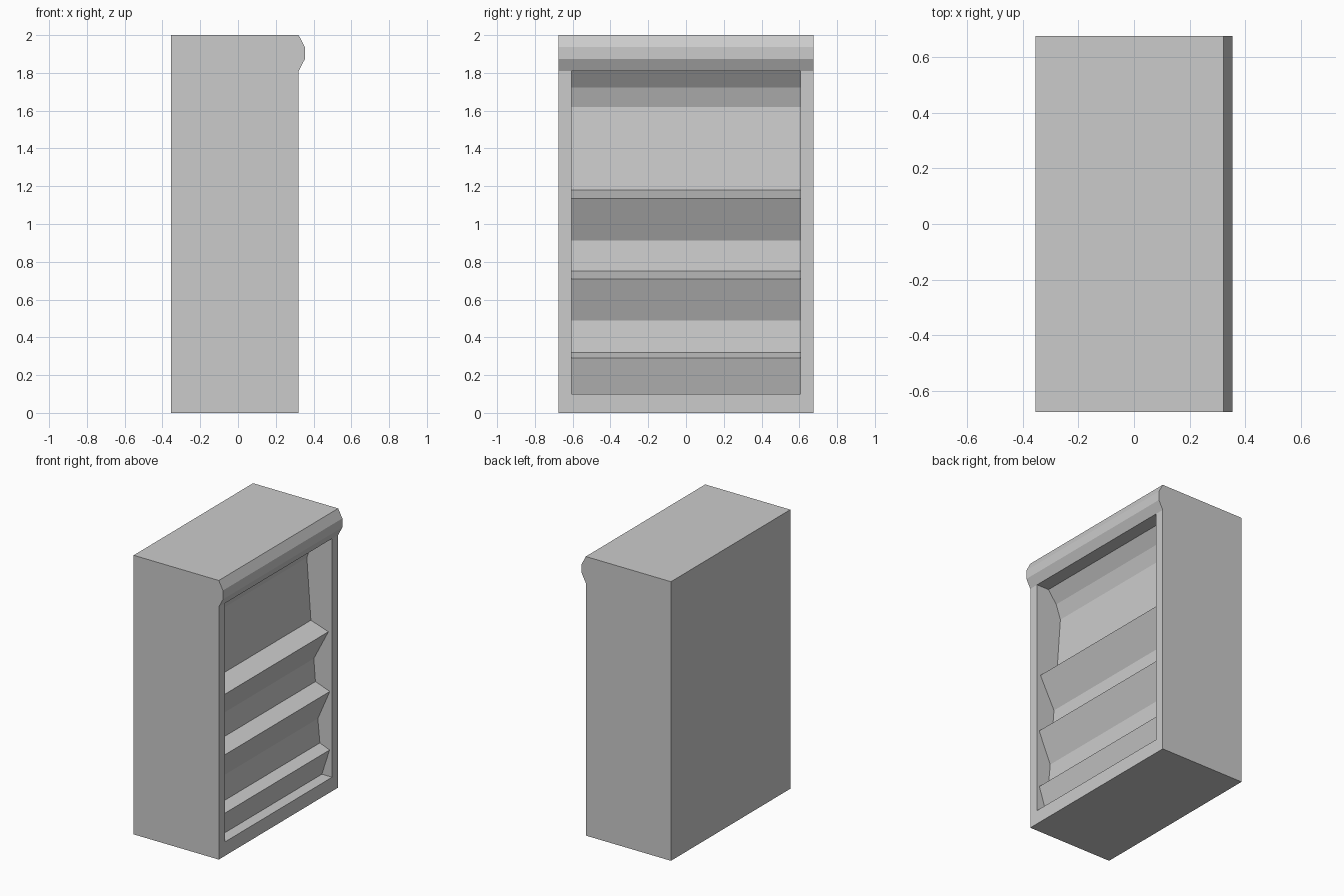
import bpy, bmesh

if "Cube" in bpy.data.objects:
    bpy.data.objects.remove(bpy.data.objects["Cube"])

W, w = 0.676, 0.607            # half width of cabinet, half width of opening
BACK, FRONT, NOSE = -0.354, 0.321, 0.354
FLOOR, HEAD, TOP = 0.10, 1.81, 2.0

# outer side profile (x, z), running from front floor edge round to the cornice
outer = [(FRONT, FLOOR), (FRONT, 0), (BACK, 0), (BACK, TOP), (FRONT, TOP),
         (NOSE, 1.937), (NOSE, 1.873), (FRONT, HEAD)]

# recess profile: ceiling, curved back, three sloped ledges, floor
recess = [(FRONT, HEAD), (0.223, HEAD), (0.157, 1.722), (0.121, 1.62),
          (0.153, 1.18), (0.292, 1.135), (0.176, 0.912),
          (0.189, 0.75), (0.303, 0.71), (0.208, 0.49),
          (0.224, 0.32), (0.301, 0.29), (0.240, FLOOR), (FRONT, FLOOR)]

bm = bmesh.new()


def face(points):
    bm.faces.new([bm.verts.new(p) for p in points])


def strips(profile, half):
    for (x0, z0), (x1, z1) in zip(profile, profile[1:]):
        face([(x0, -half, z0), (x1, -half, z1), (x1, half, z1), (x0, half, z0)])


# outer skin, bottom rail, back, top and upper cornice
strips(outer[:-1], W)
# cornice underside, sharing the corners of the opening
face([(NOSE, -W, 1.873), (NOSE, W, 1.873), (FRONT, W, HEAD),
      (FRONT, w, HEAD), (FRONT, -w, HEAD), (FRONT, -W, HEAD)])
# recess back and ledges
strips(recess, w)
# cabinet sides, recess cheeks and front stiles
for s in (-1, 1):
    face([(x, s * W, z) for x, z in outer])
    face([(x, s * w, z) for x, z in recess])
    face([(FRONT, s * w, FLOOR), (FRONT, s * W, FLOOR),
          (FRONT, s * W, HEAD), (FRONT, s * w, HEAD)])

bmesh.ops.remove_doubles(bm, verts=bm.verts, dist=1e-4)
# split the concave side shapes cleanly
bmesh.ops.triangulate(bm, faces=[f for f in bm.faces if len(f.verts) > 6])
bmesh.ops.recalc_face_normals(bm, faces=bm.faces)

mesh = bpy.data.meshes.new("display_cabinet")
bm.to_mesh(mesh)
bm.free()
cabinet = bpy.data.objects.new("display_cabinet", mesh)
bpy.context.collection.objects.link(cabinet)
